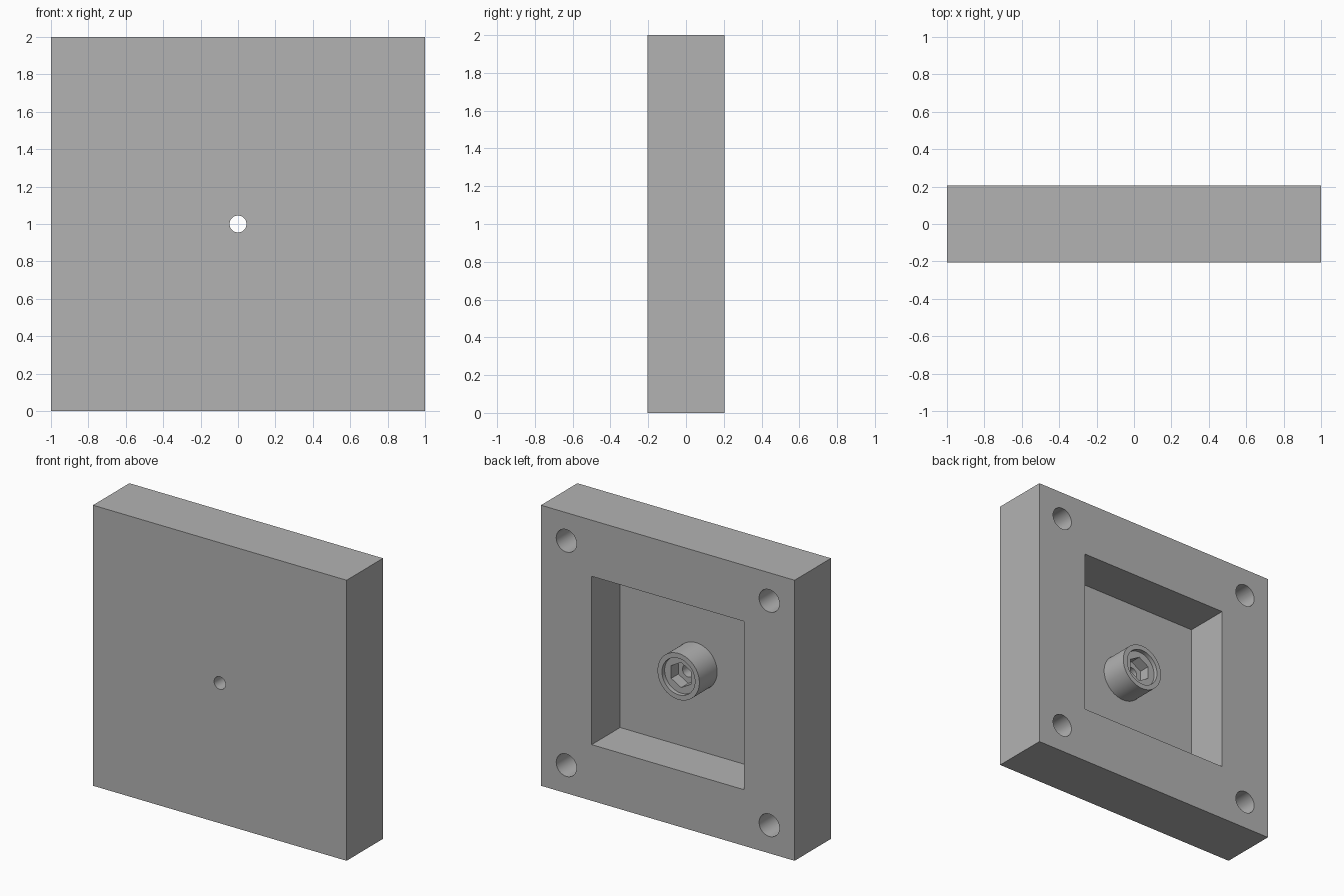
import bpy, math

cube = bpy.data.objects.get("Cube")
if cube:
    bpy.data.objects.remove(cube, do_unlink=True)

HALF_DEPTH = 0.205      # plate spans -y to +y by this much
FLOOR = -0.115          # bottom of the square pocket
RIM = 0.085             # open end of the boss
MID = 1.0               # height of the centre

grey = bpy.data.materials.new("grey")
grey.use_nodes = True
grey.diffuse_color = (0.45, 0.45, 0.45, 1)
grey.node_tree.nodes["Principled BSDF"].inputs["Base Color"].default_value = grey.diffuse_color


def block(name, size, y0, y1):
    """Square block centred on the y axis."""
    bpy.ops.mesh.primitive_cube_add(size=1, location=(0, (y0 + y1) / 2, MID))
    ob = bpy.context.object
    ob.name = name
    ob.scale = (size, y1 - y0, size)
    bpy.ops.object.transform_apply(location=True, rotation=True, scale=True)
    return ob


def rod(name, radius, y0, y1, x=0, z=MID, sides=64, turn=0):
    """Cylinder or prism lying along y."""
    bpy.ops.mesh.primitive_cylinder_add(
        vertices=sides, radius=radius, depth=y1 - y0,
        location=(x, (y0 + y1) / 2, z), rotation=(math.pi / 2, turn, 0))
    ob = bpy.context.object
    ob.name = name
    bpy.ops.object.transform_apply(location=True, rotation=True, scale=True)
    return ob


def cut(target, cutter):
    """Subtract the cutter, then discard it."""
    cutter.hide_render = True
    mod = target.modifiers.new("cut", "BOOLEAN")
    mod.operation = "DIFFERENCE"
    mod.solver = "EXACT"
    mod.object = cutter
    bpy.context.view_layer.objects.active = target
    bpy.ops.object.modifier_apply(modifier=mod.name)
    bpy.data.objects.remove(cutter, do_unlink=True)


# Square plate with a pocket in the back
plate = block("plate", 2.0, -HALF_DEPTH, HALF_DEPTH)
cut(plate, block("pocket_cutter", 1.2, FLOOR, 0.3))

# Blind corner holes, open at the back
for x in (-0.8, 0.8):
    for z in (-0.8, 0.8):
        cut(plate, rod("corner_hole_cutter", 0.08, -0.115, 0.3, x, MID + z))

# Central boss with a shallow counterbore and a hexagonal nut seat
boss = rod("boss", 0.165, FLOOR - 0.02, RIM)
cut(boss, rod("counterbore_cutter", 0.13, RIM - 0.03, 0.3))
cut(boss, rod("nut_seat_cutter", 0.09, RIM - 0.11, 0.3, sides=6))

# Bolt hole through everything
for ob in (plate, boss):
    cut(ob, rod("bolt_hole_cutter", 0.045, -0.4, 0.4, sides=48))
    ob.data.materials.clear()
    ob.data.materials.append(grey)
    bpy.ops.object.select_all(action="DESELECT")
    ob.select_set(True)
    bpy.context.view_layer.objects.active = ob
    bpy.ops.object.shade_smooth_by_angle(angle=math.radians(30))
